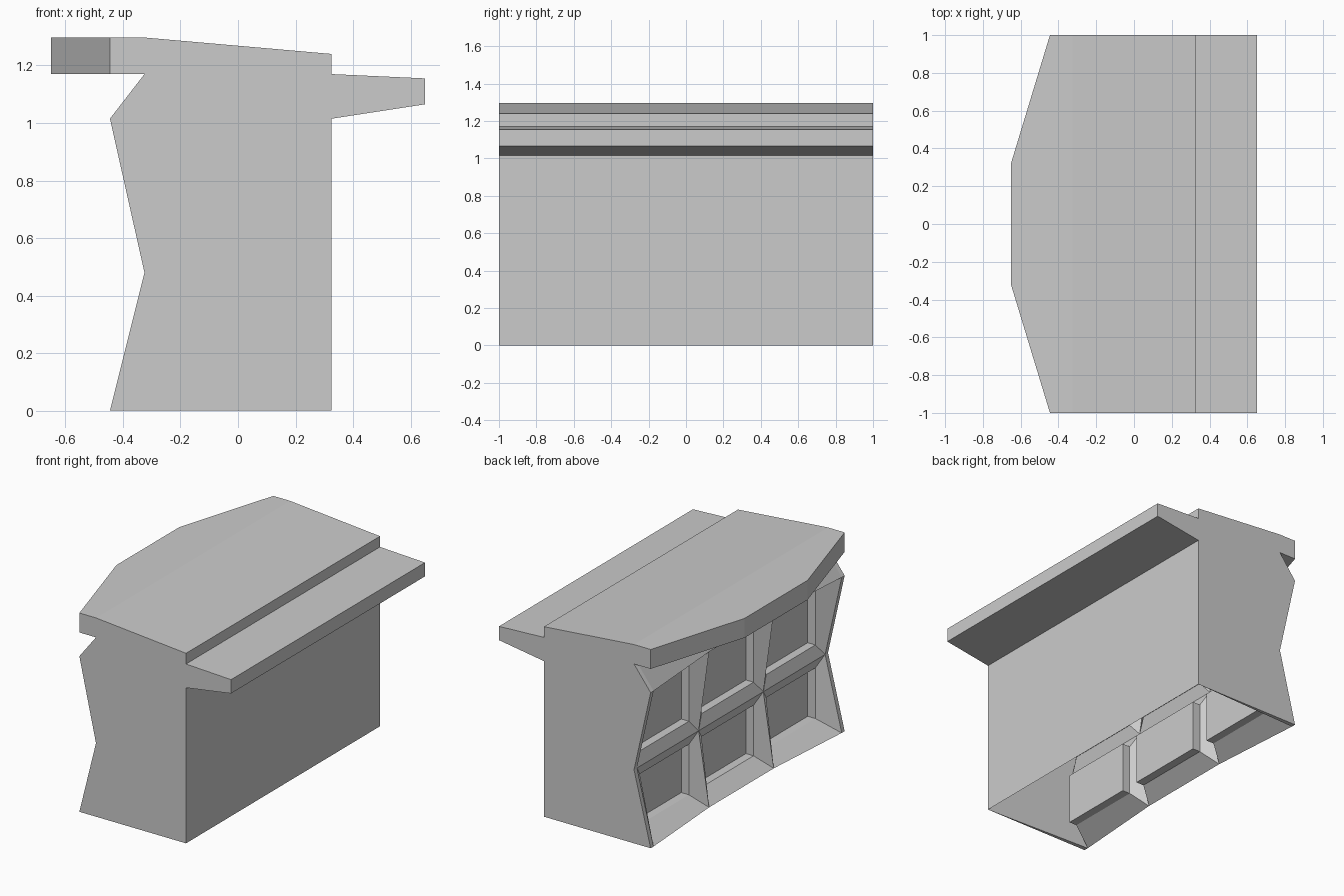
import bpy, bmesh
from mathutils import Vector

if "Cube" in bpy.data.objects:
    bpy.data.objects.remove(bpy.data.objects["Cube"])


def make(name, polys, facing=None):
    """Join polygons into one flat-shaded object, with outward normals."""
    bm = bmesh.new()
    for poly in polys:
        bm.faces.new([bm.verts.new(p) for p in poly])
    bmesh.ops.remove_doubles(bm, verts=bm.verts, dist=0.0005)
    bmesh.ops.recalc_face_normals(bm, faces=bm.faces)
    if facing:
        total = sum((f.normal * f.calc_area() for f in bm.faces), Vector())
        if total.dot(Vector(facing)) < 0:
            bmesh.ops.reverse_faces(bm, faces=bm.faces)
    mesh = bpy.data.meshes.new(name)
    bm.to_mesh(mesh)
    bm.free()
    obj = bpy.data.objects.new(name, mesh)
    bpy.context.collection.objects.link(obj)
    return obj


def loft(a, b, closed=True):
    """Quads between two matching point rows."""
    n = len(a)
    return [[a[i], a[(i + 1) % n], b[(i + 1) % n], b[i]]
            for i in range(n if closed else n - 1)]


BACK, NECK = 0.325, -0.325
LEVELS = [0, 0.48, 1.015, 1.17]
END_X = [-0.445, NECK, -0.445, NECK]      # zigzag profile at the ends
POST_X = [-0.40, NECK, -0.40, NECK]       # shallower profile at the posts
EDGE = 0.97

# Tapered end panels: full thickness at the zigzag edge, none at the back
for side, label in ((-1, "front"), (1, "rear")):
    outer = [(x, side, z) for x, z in zip(END_X, LEVELS)]
    inner = [(x, side * EDGE, z) for x, z in zip(END_X, LEVELS)]
    back = [(BACK, side, z) for z in LEVELS]
    polys = loft(outer, back, False) + loft(inner, back, False) + loft(outer, inner, False)
    polys += [[outer[i], inner[i], back[i]] for i in (0, -1)]
    make(label + "_end_panel", polys)

# Panelled face: each cell slopes in to a ring, then steps back to a flat panel
columns = [(-EDGE, END_X), (-1 / 3, POST_X), (1 / 3, POST_X), (EDGE, END_X)]
polys = []
for (y0, xa), (y1, xb) in zip(columns, columns[1:]):
    for r in range(3):
        z0, z1 = LEVELS[r], LEVELS[r + 1]
        rim = [(xa[r], y0, z0), (xb[r], y1, z0), (xb[r + 1], y1, z1), (xa[r + 1], y0, z1)]
        if r == 2:                         # plain flare under the counter
            polys.append(rim)
            continue
        a, b, c, d = y0 + 0.065, y1 - 0.065, z0 + 0.08, z1 - 0.07
        ring, panel = [[(x, a, c), (x, b, c), (x, b, d), (x, a, d)] for x in (-0.30, -0.245)]
        polys += loft(rim, ring) + loft(ring, panel) + [panel]
make("panelled_face", polys, (-1, 0, 0))

# Plain wall on the serving side
make("back_wall", [[(BACK, -1, 0), (BACK, 1, 0), (BACK, 1, 1.17), (BACK, -1, 1.17)]], (1, 0, 0))

# Countertop with bay-shaped overhang and sloping rear part
plan = [(BACK, -1), (BACK, 1), (NECK, 1), (-0.445, 1), (-0.65, 0.325),
        (-0.65, -0.325), (-0.445, -1), (NECK, -1)]
low = [(x, y, 1.17) for x, y in plan]
high = [(x, y, 1.24 if x == BACK else 1.297) for x, y in plan]
make("countertop", loft(low, high) + [low, high[2:], [high[0], high[1], high[2], high[7]]])

# Tapered work shelf on the serving side
profile = [(BACK, 1.015), (0.65, 1.065), (0.65, 1.155), (BACK, 1.17)]
near, far = [[(x, y, z) for x, z in profile] for y in (-1, 1)]
make("work_shelf", loft(near, far) + [near, far])
